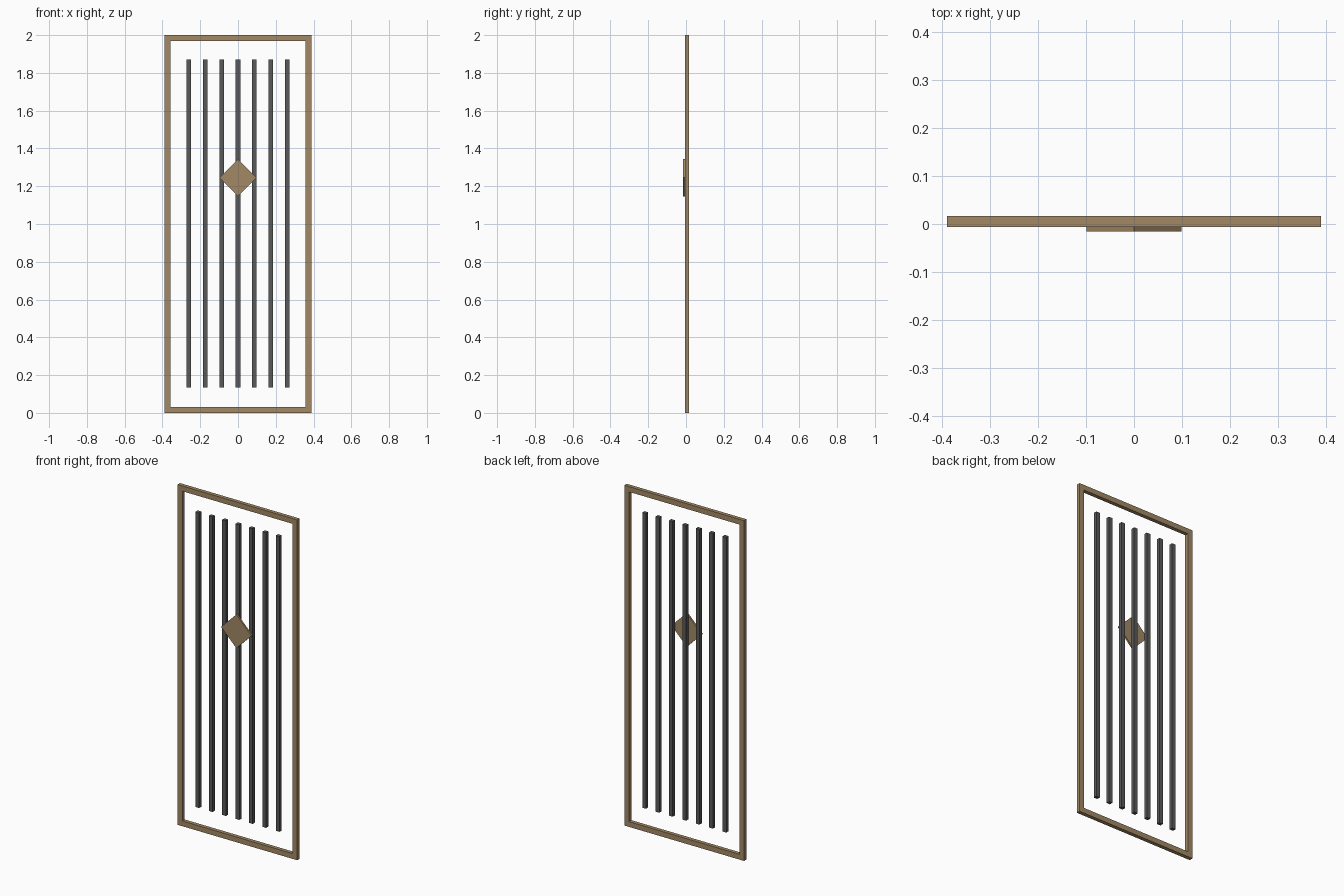
import bpy, math

if "Cube" in bpy.data.objects:
    bpy.data.objects.remove(bpy.data.objects["Cube"])

def material(name, color):
    m = bpy.data.materials.new(name)
    m.diffuse_color = color
    m.use_nodes = True
    m.node_tree.nodes["Principled BSDF"].inputs["Base Color"].default_value = m.diffuse_color
    return m

wood = material("bronze", (0.36, 0.25, 0.13, 1))
dark = material("dark_metal", (0.10, 0.10, 0.10, 1))

def box(name, center, size, mat, turn=0):
    bpy.ops.mesh.primitive_cube_add(size=1, location=center, rotation=(0, turn, 0))
    o = bpy.context.object
    o.name = name
    o.scale = size
    bpy.ops.object.transform_apply(location=False, rotation=True, scale=True)
    o.data.materials.append(mat)
    return o

HALF_W, HEIGHT, BAR, DEPTH, Y = 0.389, 2.0, 0.031, 0.0225, 0.0055

# Outer frame: two stiles and two rails fitted between them
for side, s in (("left", -1), ("right", 1)):
    box(f"{side}_stile", (s * (HALF_W - BAR / 2), Y, HEIGHT / 2), (BAR, DEPTH, HEIGHT), wood)
for end, z in (("bottom", BAR / 2), ("top", HEIGHT - BAR / 2)):
    box(f"{end}_rail", (0, Y, z), (2 * (HALF_W - BAR), DEPTH, BAR), wood)

# Seven upright slats
for i in range(-3, 4):
    box(f"slat_{i + 4}", (i * 0.087, Y, 1.003), (0.024, 0.021, 1.735), dark)

# Diamond plate on the front of the slats
box("diamond_plate", (0, -0.0108, 1.245), (0.14, 0.010, 0.14), wood, math.pi / 4)
